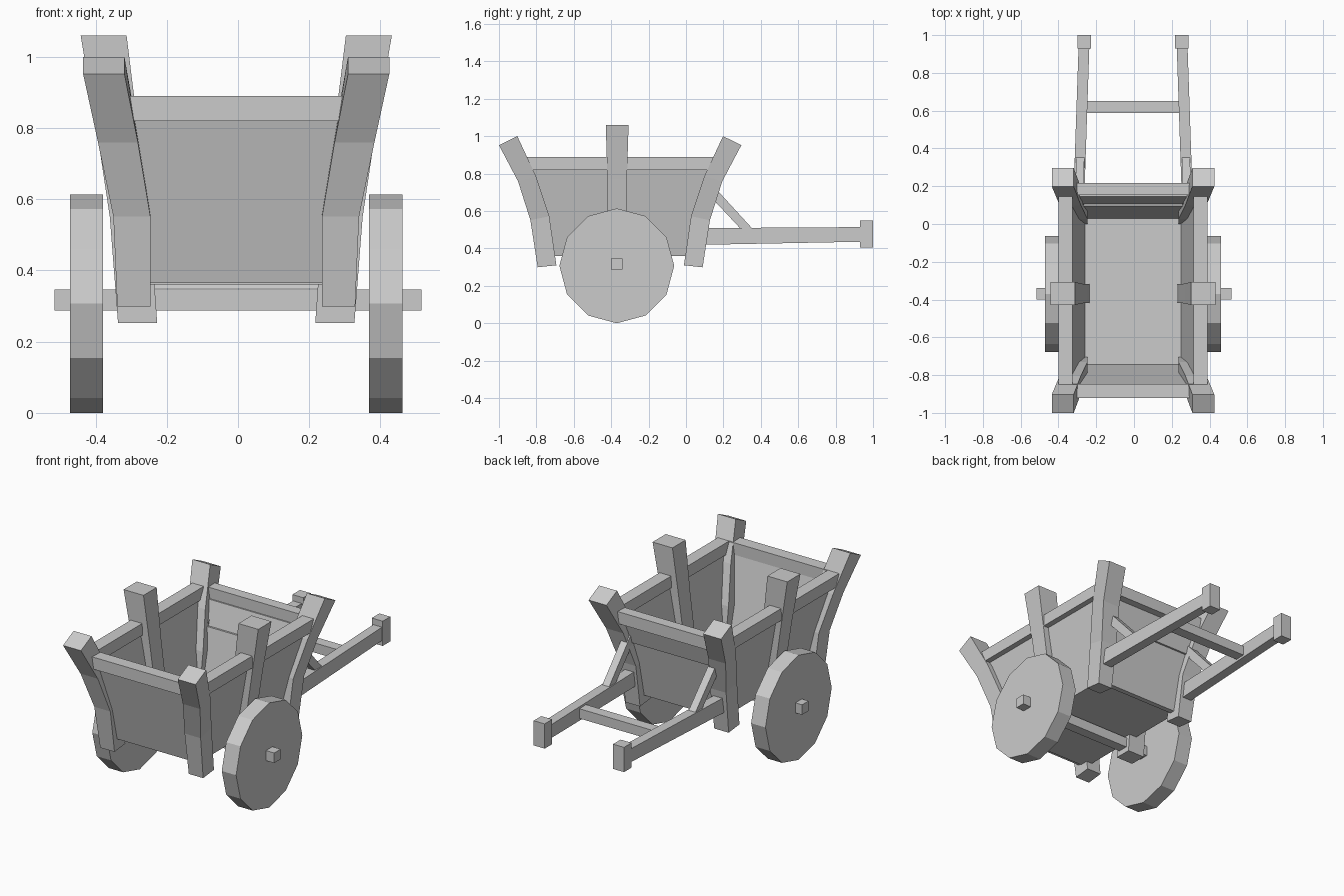
import bpy, bmesh, math
from mathutils import Vector, Matrix

if "Cube" in bpy.data.objects:
    bpy.data.objects.remove(bpy.data.objects["Cube"])

CX, CY = -0.005, -0.352   # centre of the cart body


def finish(name, bm):
    bmesh.ops.recalc_face_normals(bm, faces=bm.faces)
    me = bpy.data.meshes.new(name)
    bm.to_mesh(me)
    bm.free()
    ob = bpy.data.objects.new(name, me)
    bpy.context.collection.objects.link(ob)
    return ob


def loft(name, sections):
    """Closed bar through a list of four-cornered sections."""
    bm = bmesh.new()
    rings = [[bm.verts.new(p) for p in s] for s in sections]
    for a, b in zip(rings, rings[1:]):
        for i in range(4):
            j = (i + 1) % 4
            bm.faces.new((a[i], a[j], b[j], b[i]))
    bm.faces.new(rings[0])
    bm.faces.new(rings[-1])
    return finish(name, bm)


def box(name, x, y, z):
    corners = [(x[0], y[0]), (x[1], y[0]), (x[1], y[1]), (x[0], y[1])]
    return loft(name, [[(a, b, h) for a, b in corners] for h in z])


# Corner post: inner x, outer x, inner (y, z), outer (y, z) along its bend
corner = [
    (0.241, 0.334, (-0.693, 0.31), (-0.793, 0.299)),
    (0.241, 0.345, (-0.731, 0.572), (-0.832, 0.551)),
    (0.276, 0.388, (-0.802, 0.786), (-0.898, 0.759)),
    (0.314, 0.430, (-0.902, 1.0), (-1.0, 0.952)),
]
# Middle post: z, inner x, outer x, half depth in y
middle = [(0.253, 0.222, 0.332, 0.05), (0.55, 0.243, 0.355, 0.05),
          (0.77, 0.272, 0.388, 0.052), (1.06, 0.308, 0.437, 0.061)]

for s, side in ((-1, "left"), (1, "right")):
    def X(v):
        return CX + s * v

    # Bent corner posts
    for t, end in ((1, "front"), (-1, "back")):
        def Y(v):
            return CY + t * (v - CY)
        loft(f"{end}_{side}_post", [
            [(X(a), Y(i[0]), i[1]), (X(b), Y(i[0]), i[1]),
             (X(b), Y(o[0]), o[1]), (X(a), Y(o[0]), o[1])]
            for a, b, i, o in corner])

    # Middle post
    loft(f"{side}_middle_post", [
        [(X(a), -0.368 - h, z), (X(b), -0.368 - h, z),
         (X(b), -0.368 + h, z), (X(a), -0.368 + h, z)]
        for z, a, b, h in middle])

    # Sloping side panel and its top rail
    loft(f"{side}_panel", [
        [(X(a), y0, z), (X(a + 0.03), y0, z),
         (X(a + 0.03), y1, z), (X(a), y1, z)]
        for z, a, y0, y1 in ((0.36, 0.248, -0.755, 0.045),
                             (0.825, 0.332, -0.865, 0.16))])
    box(f"{side}_rail", (X(0.32), X(0.394)), (-0.85, 0.155), (0.82, 0.89))

    # Wheel with a corner at the bottom
    bm = bmesh.new()
    bmesh.ops.create_cone(bm, cap_ends=True, segments=12, radius1=0.307,
                          radius2=0.307, depth=0.093)
    bmesh.ops.transform(bm, verts=bm.verts,
                        matrix=Matrix.Translation((X(0.42), -0.37, 0.307))
                        @ Matrix.Rotation(math.pi / 2, 4, 'Y'))
    finish(f"{side}_wheel", bm)

    # Handle with end block and diagonal brace
    loft(f"{side}_handle", [
        [(X(a), y, z0), (X(b), y, z0), (X(b), y, z1), (X(a), y, z1)]
        for y, a, b, z0, z1 in ((0.02, 0.262, 0.32, 0.418, 0.508),
                                (0.95, 0.231, 0.288, 0.436, 0.514))])
    box(f"{side}_grip", (X(0.222), X(0.293)), (0.93, 1.0), (0.405, 0.55))
    loft(f"{side}_brace", [
        [(X(c - 0.022), y0, z0), (X(c + 0.022), y0, z0),
         (X(c + 0.022), y1, z1), (X(c - 0.022), y1, z1)]
        for c, y0, z0, y1, z1 in ((0.283, 0.10, 0.71, 0.135, 0.746),
                                  (0.28, 0.32, 0.475, 0.363, 0.497))])


def end_panel(name, rows, t):
    """Plank across the cart: rows of (z, half width, inner y)."""
    loft(name, [[(CX - w, y, z), (CX + w, y, z),
                 (CX + w, y + t, z), (CX - w, y + t, z)] for z, w, y in rows])


# Front and back boards with rails
end_panel("front_panel", [(0.365, 0.26, -0.738), (0.825, 0.34, -0.85)], -0.03)
end_panel("back_lower_panel", [(0.35, 0.26, 0.02), (0.69, 0.31, 0.095)], 0.03)
end_panel("back_upper_panel", [(0.685, 0.31, 0.105), (0.825, 0.34, 0.145)], 0.03)
box("front_rail", (CX - 0.33, CX + 0.33), (-0.92, -0.847), (0.82, 0.89))
box("back_rail", (CX - 0.33, CX + 0.33), (0.153, 0.217), (0.82, 0.89))

# Floor, axle and handle crossbar
box("floor", (CX - 0.265, CX + 0.265), (-0.75, 0.03), (0.36, 0.39))
box("axle", (-0.515, 0.515), (-0.4, -0.34), (0.287, 0.346))
box("crossbar", (CX - 0.26, CX + 0.26), (0.587, 0.65), (0.443, 0.5))
